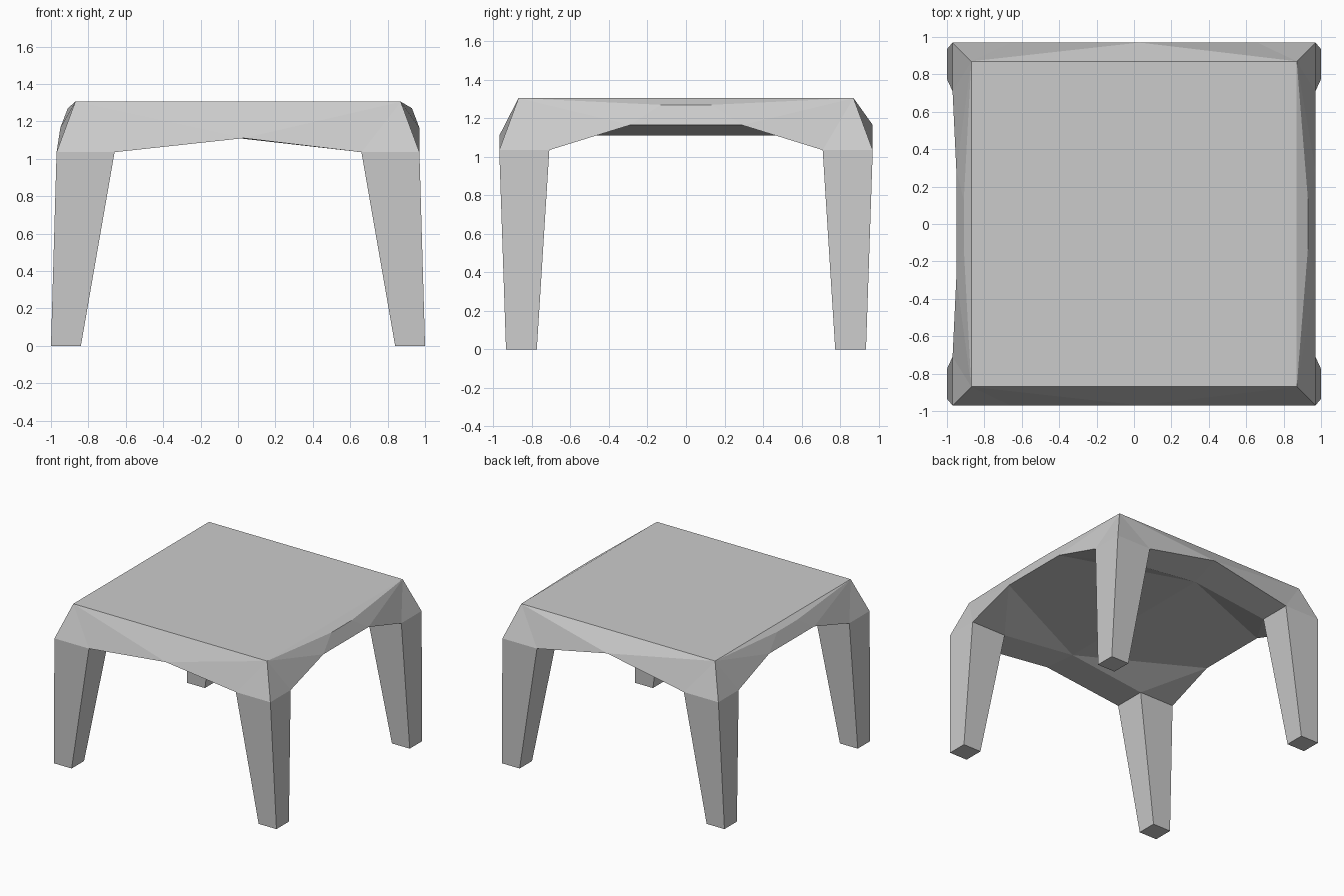
import bpy, bmesh

if "Cube" in bpy.data.objects:
    bpy.data.objects.remove(bpy.data.objects["Cube"])


def build(name, polys):
    """Make one welded, flat-shaded object from a list of polygons."""
    bm = bmesh.new()
    for poly in polys:
        bm.faces.new([bm.verts.new(p) for p in poly])
    bmesh.ops.remove_doubles(bm, verts=bm.verts, dist=0.001)
    bmesh.ops.recalc_face_normals(bm, faces=bm.faces)
    mesh = bpy.data.meshes.new(name)
    bm.to_mesh(mesh)
    bm.free()
    obj = bpy.data.objects.new(name, mesh)
    bpy.context.collection.objects.link(obj)
    return obj


# Shared points, mirrored by the signs sx, sy
def top(sx, sy):
    return (0.87 * sx, 0.87 * sy, 1.305)


def leg_top(sx, sy):
    # outer corner, along-front corner, inner corner, along-side corner
    return [(0.97 * sx, 0.97 * sy, 1.035), (0.66 * sx, 0.97 * sy, 1.035),
            (0.66 * sx, 0.71 * sy, 1.035), (0.97 * sx, 0.71 * sy, 1.035)]


def ridge(sx, sy):
    return (0.93 if sx > 0 else -0.91, 0.13 * sy, 1.27)


def side_arch(sx, sy):
    return (0.97 if sx > 0 else -0.95, 0.29 * sy, 1.165)


def end_arch(sy):
    return (0.03, 0.97 * sy, 1.165 if sy > 0 else 1.11)


def inner_mid(sy):
    return (0.0, 0.71 * sy, 1.11)


# Tabletop with slanted aprons and a vaulted underside
polys = [[top(-1, -1), top(1, -1), top(1, 1), top(-1, 1)]]
for sx in (-1, 1):
    polys.append([top(sx, -1), top(sx, 1), ridge(sx, 1), ridge(sx, -1)])
    polys.append([ridge(sx, -1), ridge(sx, 1), side_arch(sx, 1), side_arch(sx, -1)])
    polys.append([side_arch(sx, -1), side_arch(sx, 1), inner_mid(1), inner_mid(-1)])
    for sy in (-1, 1):
        t = top(sx, sy)
        outer, along, inner, side = leg_top(sx, sy)
        arch = side_arch(sx, sy)
        polys += [
            [t, outer, along], [t, along, end_arch(sy)],
            [t, outer, side], [t, side, arch], [t, arch, ridge(sx, sy)],
            [along, end_arch(sy), inner_mid(sy), inner],
            [side, inner, arch], [inner, inner_mid(sy), arch],
        ]
for sy in (-1, 1):
    polys.append([top(-1, sy), top(1, sy), end_arch(sy)])
build("tabletop", polys)

# Tapered legs
for sx, x_name in ((-1, "left"), (1, "right")):
    for sy, y_name in ((-1, "front"), (1, "back")):
        up = leg_top(sx, sy)
        foot = [(x * sx, y * sy, 0) for x, y in
                ((1.0, 0.935), (0.84, 0.935), (0.84, 0.775), (1.0, 0.775))]
        sides = [[foot[i], foot[(i + 1) % 4], up[(i + 1) % 4], up[i]] for i in range(4)]
        build(f"{y_name}_{x_name}_leg", sides + [foot])
